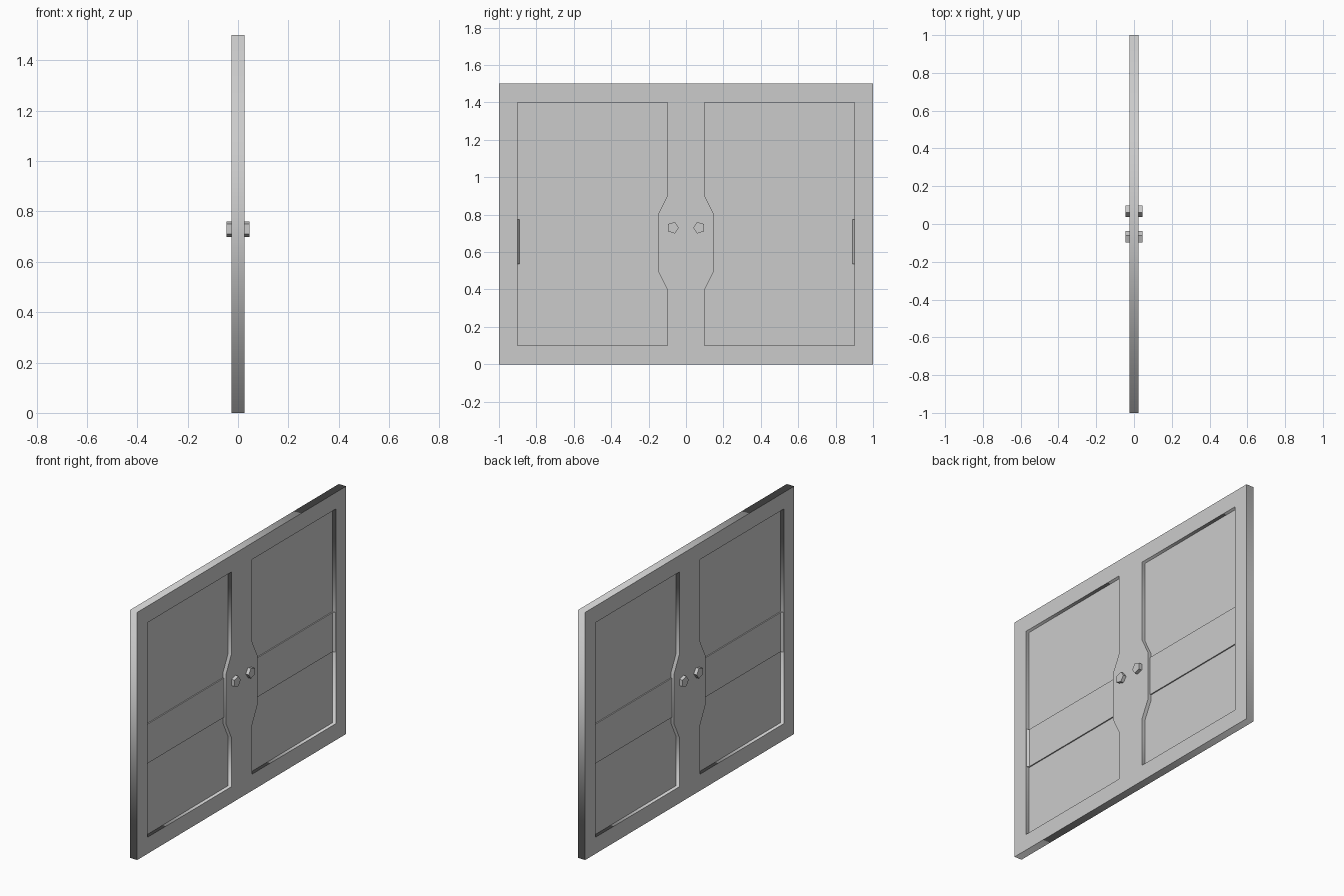
import bpy, bmesh, math

if "Cube" in bpy.data.objects:
    bpy.data.objects.remove(bpy.data.objects["Cube"])

T = 0.025  # half thickness of the frame


def finish(name, bm):
    bmesh.ops.recalc_face_normals(bm, faces=bm.faces)
    me = bpy.data.meshes.new(name)
    bm.to_mesh(me)
    bm.free()
    ob = bpy.data.objects.new(name, me)
    bpy.context.collection.objects.link(ob)
    return ob


def prism(name, pts, axis, lo, hi):
    """Extrude a profile along x (pts are y,z) or along z (pts are x,y)."""
    bm = bmesh.new()
    to3d = (lambda p: (lo, p[0], p[1])) if axis == 'x' else (lambda p: (p[0], p[1], lo))
    face = bm.faces.new([bm.verts.new(to3d(p)) for p in pts])
    new = bmesh.ops.extrude_face_region(bm, geom=[face])['geom']
    vec = (hi - lo, 0, 0) if axis == 'x' else (0, 0, hi - lo)
    bmesh.ops.translate(bm, vec=vec, verts=[v for v in new if isinstance(v, bmesh.types.BMVert)])
    return finish(name, bm)


# Frame: filled outline with two openings that widen the middle post at the handles
outer = [(-1, 0), (1, 0), (1, 1.5), (-1, 1.5)]
opening = [(0.9, 0.1), (0.9, 1.4), (0.1, 1.4), (0.1, 0.9),
           (0.15, 0.8), (0.15, 0.5), (0.1, 0.4), (0.1, 0.1)]
curve = bpy.data.curves.new("door_frame", 'CURVE')
curve.dimensions = '2D'
curve.fill_mode = 'BOTH'
curve.extrude = T
for loop in (outer, opening, [(-y, z) for y, z in opening]):
    spline = curve.splines.new('POLY')
    spline.points.add(len(loop) - 1)
    for point, (y, z) in zip(spline.points, loop):
        point.co = (y, z, 0, 1)
    spline.use_cyclic_u = True
frame = bpy.data.objects.new("door_frame", curve)
frame.rotation_euler = (math.pi / 2, 0, math.pi / 2)
bpy.context.collection.objects.link(frame)
bpy.context.view_layer.objects.active = frame
frame.select_set(True)
bpy.ops.object.convert(target='MESH')

for side, s in (("left", -1), ("right", 1)):
    # Thin recessed panel
    prism(side + "_panel", [(s * y, z) for y, z in opening], 'x', -0.003, 0.003)

    # Cross rail whose outer end flares out to the frame surface
    rail = [(-0.01, 0.15), (0.01, 0.15), (0.01, 0.89), (T - 0.001, 0.9),
            (-T + 0.001, 0.9), (-0.01, 0.89)]
    prism(side + "_cross_rail", [(x, s * y) for x, y in rail], 'z', 0.535, 0.773)

    # Five-sided handle through the post, pointing at the centre line
    r = 0.0325
    ring = [(s * (0.0705 - r * math.cos(a)), 0.73 + r * math.sin(a))
            for a in (math.tau * i / 5 for i in range(5))]
    prism(side + "_handle", ring, 'x', -0.045, 0.045)
